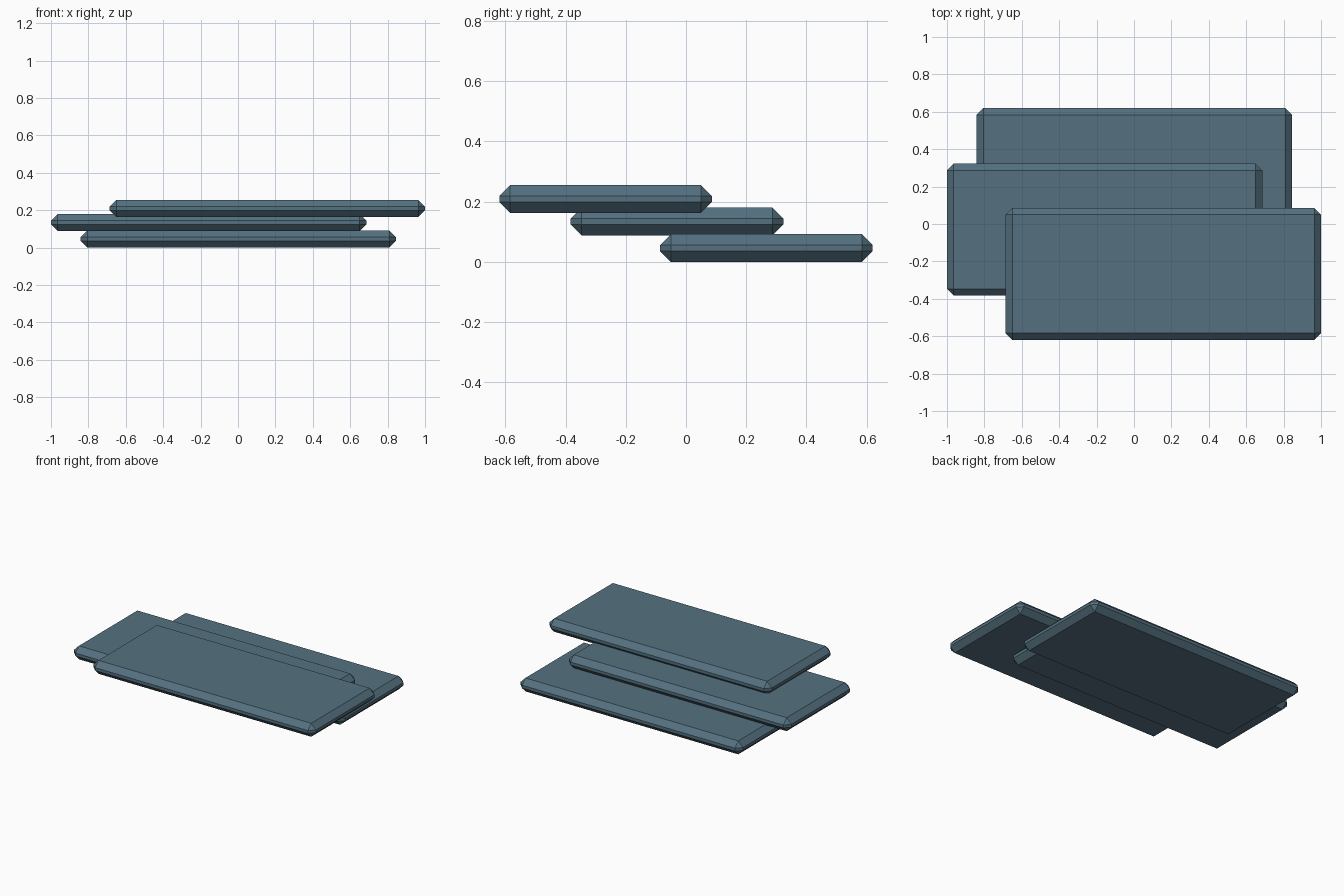
import bpy

cube = bpy.data.objects.get("Cube")
if cube:
    bpy.data.objects.remove(cube, do_unlink=True)

# Slate blue material
COLOUR = (0.09, 0.165, 0.215, 1.0)
slate = bpy.data.materials.new("slate_blue")
slate.use_nodes = True
slate.diffuse_color = COLOUR
slate.node_tree.nodes["Principled BSDF"].inputs["Base Color"].default_value = COLOUR

SIZE = (1.686, 0.706, 0.092)
CHAMFER = 0.036


def add_slab(name, centre):
    """Flat slab with one-step chamfers on every edge."""
    bpy.ops.mesh.primitive_cube_add(size=1, location=centre)
    slab = bpy.context.object
    slab.name = name
    slab.scale = SIZE
    bpy.ops.object.transform_apply(location=False, rotation=False, scale=True)
    slab.data.materials.append(slate)
    bevel = slab.modifiers.new("chamfer", 'BEVEL')
    bevel.width = CHAMFER
    bevel.segments = 1
    bevel.limit_method = 'NONE'


# Staggered stack, from the ground up
add_slab("bottom_slab", (0.002, 0.267, 0.046))
add_slab("middle_slab", (-0.157, -0.03, 0.134))
add_slab("top_slab", (0.157, -0.267, 0.209))
